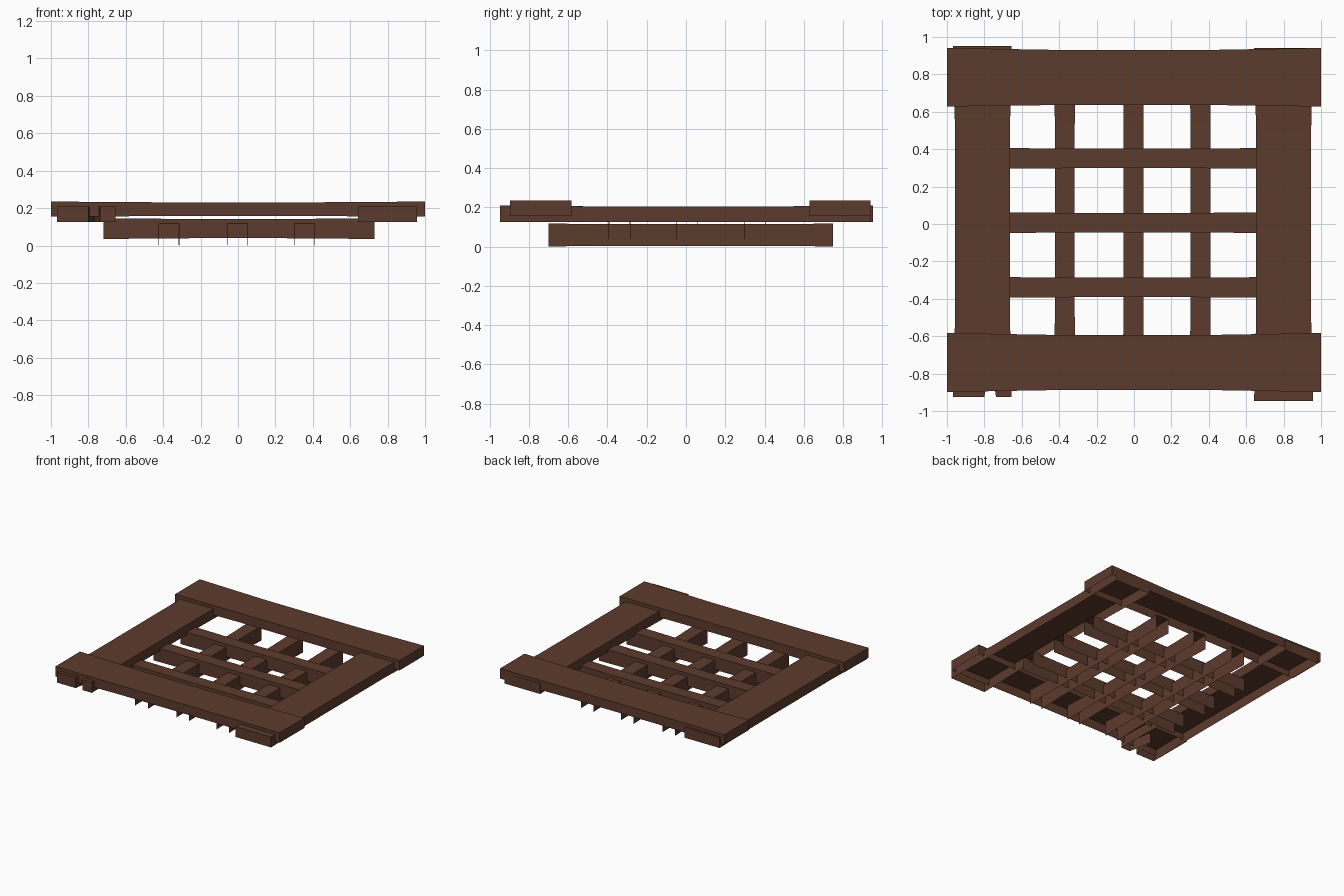
import bpy, bmesh

if "Cube" in bpy.data.objects:
    bpy.data.objects.remove(bpy.data.objects["Cube"])

wood = bpy.data.materials.new("dark_brown_wood")
wood.diffuse_color = (0.108, 0.043, 0.026, 1)
wood.use_nodes = True
wood.node_tree.nodes["Principled BSDF"].inputs["Base Color"].default_value = wood.diffuse_color


def plank(name, axis, stations, closed=True, notch=()):
    """Hollow plank, open underneath.
    stations: (position along, low side, high side, z bottom, z top).
    notch: (along, across) points cut into the first end, from low to high side."""
    bm = bmesh.new()

    def vert(along, across, z):
        return bm.verts.new((along, across, z) if axis == 'X' else (across, along, z))

    def pair(along, across, zb, zt):
        return vert(along, across, zb), vert(along, across, zt)

    low = [pair(p, a, zb, zt) for p, a, b, zb, zt in stations]
    high = [pair(p, b, zb, zt) for p, a, b, zb, zt in stations]
    cut = [pair(p, c, stations[0][3], stations[0][4]) for p, c in notch]

    def wall(p, q):
        bm.faces.new((p[0], q[0], q[1], p[1]))

    # top and long sides
    for i in range(len(stations) - 1):
        middle = cut if i == 0 else []
        loop = [low[i]] + middle + [high[i], high[i + 1], low[i + 1]]
        bm.faces.new([v[1] for v in loop])
        wall(low[i], low[i + 1])
        wall(high[i], high[i + 1])
    # end caps
    if closed:
        path = [low[0]] + cut + [high[0]]
        for p, q in zip(path, path[1:]):
            wall(p, q)
        wall(low[-1], high[-1])
    bmesh.ops.recalc_face_normals(bm, faces=bm.faces)
    bm.normal_update()
    if max(bm.faces, key=lambda f: abs(f.normal.z)).normal.z < 0:
        bmesh.ops.reverse_faces(bm, faces=bm.faces)
    me = bpy.data.meshes.new(name)
    bm.to_mesh(me)
    bm.free()
    me.materials.append(wood)
    ob = bpy.data.objects.new(name, me)
    bpy.context.collection.objects.link(ob)
    return ob


# wide top rails, slightly narrower in the middle
plank("back_rail", 'X', [(-1, .628, .941, .155, .235), (-.42, .636, .931, .157, .231),
                         (.42, .636, .931, .157, .231), (1, .628, .941, .155, .235)])
plank("front_rail", 'X', [(-1, -.898, -.583, .155, .235), (-.42, -.888, -.593, .157, .231),
                          (.42, -.888, -.593, .157, .231), (1, -.898, -.583, .155, .235)])

# wide side stiles under the rails; the left one is split at the front
plank("left_stile", 'Y', [(-.925, -.967, -.655, .125, .209), (-.5, -.957, -.663, .126, .205),
                          (.5, -.957, -.663, .126, .205), (.953, -.967, -.655, .125, .209)],
      notch=[(-.925, -.80), (-.83, -.785), (-.73, -.77), (-.83, -.755), (-.925, -.737)])
plank("right_stile", 'Y', [(-.947, .642, .958, .125, .209), (-.5, .653, .947, .126, .205),
                           (.5, .653, .947, .126, .205), (.94, .642, .958, .125, .209)])

# thin lattice bars, open at the ends
for i, c in enumerate((-.339, .007, .351)):
    plank(f"cross_bar_{i + 1}", 'X',
          [(-.72, c - .055, c + .055, .035, .145), (-.24, c - .052, c + .052, .039, .142),
           (.24, c - .052, c + .052, .039, .142), (.73, c - .055, c + .055, .035, .145)],
          closed=False)
for i, c in enumerate((-.370, -.003, .355)):
    plank(f"long_bar_{i + 1}", 'Y',
          [(-.70, c - .056, c + .056, 0, .118), (-.48, c - .053, c + .053, .004, .114),
           (.52, c - .053, c + .053, .004, .114), (.75, c - .056, c + .056, 0, .118)],
          closed=False)
